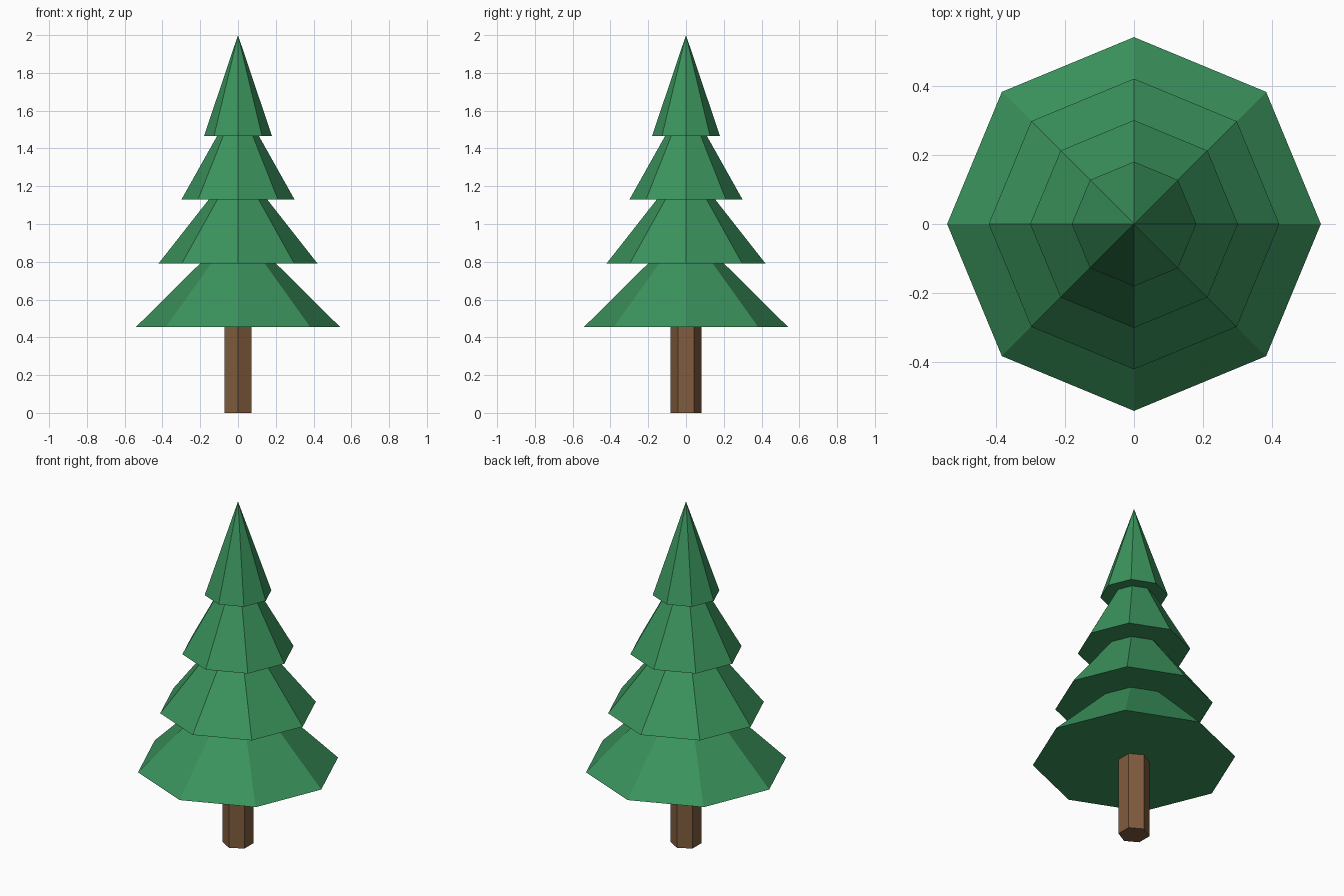
import bpy

cube = bpy.data.objects.get("Cube")
if cube:
    bpy.data.objects.remove(cube, do_unlink=True)


def make_material(name, rgb):
    mat = bpy.data.materials.new(name)
    mat.use_nodes = True
    color = (*rgb, 1.0)
    mat.diffuse_color = color
    mat.node_tree.nodes["Principled BSDF"].inputs["Base Color"].default_value = color
    return mat


def add_cone(name, sides, bottom, top, z, height, mat):
    bpy.ops.mesh.primitive_cone_add(
        vertices=sides, radius1=bottom, radius2=top, depth=height,
        location=(0, 0, z + height / 2))
    obj = bpy.context.object
    obj.name = obj.data.name = name
    obj.data.materials.append(mat)
    bpy.ops.object.shade_flat()
    return obj


green = make_material("needle green", (0.043, 0.29, 0.107))
brown = make_material("bark brown", (0.214, 0.107, 0.047))

# Hexagonal trunk, reaching slightly into the lowest tier
add_cone("trunk", 6, 0.083, 0.083, 0, 0.48, brown)

# Four overlapping eight-sided tiers of equal height, narrowing upward
tier_height = 0.535
for i in range(4):
    add_cone(f"foliage_tier_{i + 1}", 8, 0.54 - 0.12 * i, 0,
             0.455 + 0.3367 * i, tier_height, green)
